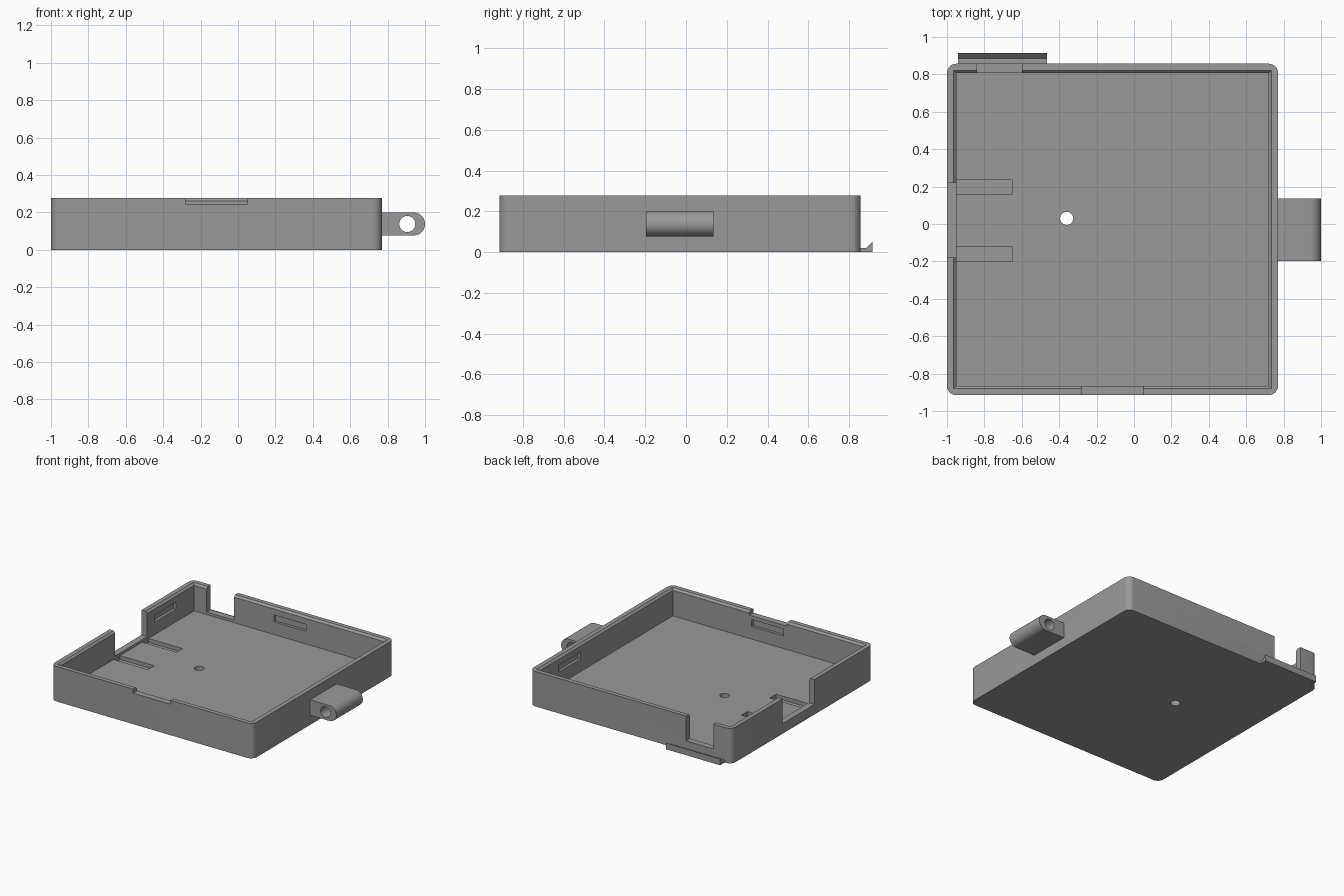
import bpy, bmesh, math

if "Cube" in bpy.data.objects:
    bpy.data.objects.remove(bpy.data.objects["Cube"])

grey = bpy.data.materials.new("grey_plastic")
grey.diffuse_color = (0.32, 0.32, 0.32, 1)
grey.use_nodes = True
grey.node_tree.nodes["Principled BSDF"].inputs["Base Color"].default_value = grey.diffuse_color


def make(name, bm):
    bmesh.ops.recalc_face_normals(bm, faces=bm.faces)
    me = bpy.data.meshes.new(name)
    bm.to_mesh(me)
    bm.free()
    me.materials.append(grey)
    ob = bpy.data.objects.new(name, me)
    bpy.context.collection.objects.link(ob)
    return ob


def prism(name, pts, axis, a, b):
    """Extrude a 2D outline along z (points x,y), y (x,z) or x (y,z)."""
    bm = bmesh.new()
    place = {"z": lambda p, h: (p[0], p[1], h),
             "y": lambda p, h: (p[0], h, p[1]),
             "x": lambda p, h: (h, p[0], p[1])}[axis]
    face = bm.faces.new([bm.verts.new(place(p, a)) for p in pts])
    new = bmesh.ops.extrude_face_region(bm, geom=[face])["geom"]
    shift = place((0, 0), b - a)
    bmesh.ops.translate(bm, vec=shift, verts=[v for v in new if isinstance(v, bmesh.types.BMVert)])
    return make(name, bm)


def box(name, x0, x1, y0, y1, z0, z1):
    return prism(name, [(x0, y0), (x1, y0), (x1, y1), (x0, y1)], "z", z0, z1)


def arc(cx, cy, r, start, end, n):
    return [(cx + r * math.cos(math.radians(start + (end - start) * i / n)),
             cy + r * math.sin(math.radians(start + (end - start) * i / n))) for i in range(n + 1)]


def cut(target, cutter):
    cutter.hide_render = True
    mod = target.modifiers.new("cut", "BOOLEAN")
    mod.operation, mod.solver, mod.object = "DIFFERENCE", "EXACT", cutter
    bpy.context.view_layer.objects.active = target
    bpy.ops.object.modifier_apply(modifier=mod.name)
    bpy.data.objects.remove(cutter)


def smooth(ob):
    bpy.ops.object.select_all(action="DESELECT")
    ob.select_set(True)
    bpy.context.view_layer.objects.active = ob
    bpy.ops.object.shade_smooth_by_angle(angle=math.radians(30))


# Tray dimensions
X0, X1, Y0, Y1, H = -1.0, 0.77, -0.915, 0.857, 0.277
WALL, FLOOR, R, CH = 0.05, 0.06, 0.05, 0.015
ix0, ix1, iy0, iy1 = X0 + WALL, X1 - WALL, Y0 + WALL, Y1 - WALL

# Tray body with rounded vertical corners
outline = (arc(X1 - R, Y1 - R, R, 0, 90, 8) + arc(X0 + R, Y1 - R, R, 90, 180, 8)
           + arc(X0 + R, Y0 + R, R, 180, 270, 8) + arc(X1 - R, Y0 + R, R, 270, 360, 8))
tray = prism("tray", outline, "z", 0, H)

# Cavity that flares out in a chamfer at the rim
bm = bmesh.new()
rings = []
for z, g in ((FLOOR, 0), (H - CH, 0), (H + 0.02, CH + 0.02)):
    rings.append([bm.verts.new(p) for p in ((ix0 - g, iy0 - g, z), (ix1 + g, iy0 - g, z),
                                            (ix1 + g, iy1 + g, z), (ix0 - g, iy1 + g, z))])
for lo, hi in zip(rings, rings[1:]):
    for i in range(4):
        j = (i + 1) % 4
        bm.faces.new((lo[i], lo[j], hi[j], hi[i]))
bm.faces.new(rings[0])
bm.faces.new(rings[-1])
cut(tray, make("cavity", bm))

# Wall openings, rim notch, floor grooves and latch recesses
SILL, D = 0.08, 0.022
for c in (
    (X0 - 0.1, ix0 + 0.02, -0.18, 0.22, SILL, 0.4),
    (-0.84, -0.60, iy1 - 0.02, Y1 + 0.1, SILL, 0.4),
    (-0.28, 0.05, Y0 - 0.1, iy0 + 0.02, 0.245, 0.4),
    (ix0 + 0.001, -0.65, 0.16, 0.235, 0.03, 0.10),
    (ix0 + 0.001, -0.65, -0.20, -0.12, 0.03, 0.10),
    (-0.25, 0.03, iy0 - D, iy0 + 0.02, 0.16, 0.215),
    (-0.25, 0.03, iy1 - 0.02, iy1 + D, 0.16, 0.215),
    (ix0 - D, ix0 + 0.02, 0.31, 0.58, 0.16, 0.215),
    (ix1 - 0.02, ix1 + D, 0.29, 0.56, 0.16, 0.215),
):
    cut(tray, box("cutter", *c))

# Floor hole
cut(tray, prism("floor_hole", arc(-0.36, 0.03, 0.035, 0, 345, 23), "z", -0.1, 0.2))
smooth(tray)

# Side lug with rounded end and a hole through it
z0, z1, r = 0.077, 0.199, 0.06
lug = prism("side_lug", [(X1 - 0.01, z0)] + arc(1 - r, z0 + r, r, -90, 0, 10)
            + arc(1 - r, z1 - r, r, 0, 90, 10) + [(X1 - 0.01, z1)], "y", -0.197, 0.135)
cut(lug, prism("lug_hole", arc(0.905, 0.138, 0.043, 0, 350, 35), "y", -0.4, 0.4))
smooth(lug)

# Rear catch lip with a sloped inner edge
prism("rear_catch", [(Y1 - 0.01, 0), (0.915, 0), (0.915, 0.05), (0.885, 0.02), (Y1 - 0.01, 0.02)],
      "x", -0.94, -0.465)
